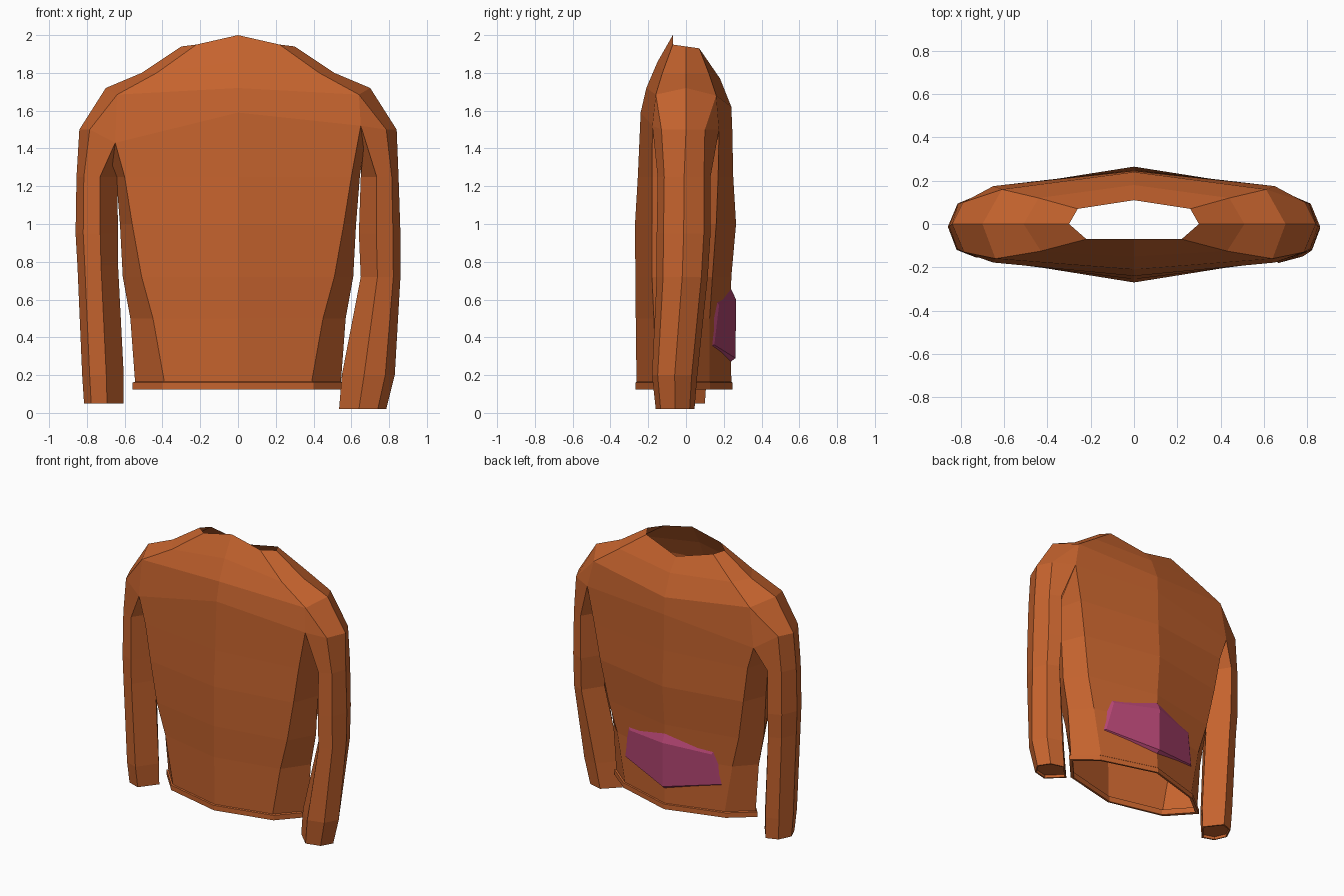
import bpy, bmesh
from mathutils import Vector

if "Cube" in bpy.data.objects:
    bpy.data.objects.remove(bpy.data.objects["Cube"])


def material(name, rgb):
    m = bpy.data.materials.new(name)
    m.diffuse_color = (*rgb, 1)
    m.use_nodes = True
    m.node_tree.nodes["Principled BSDF"].inputs["Base Color"].default_value = m.diffuse_color
    return m


KNIT = material("orange_knit", (0.56, 0.125, 0.027))
POUCH = material("purple_pocket", (0.45, 0.06, 0.17))


def make(name, faces, mat):
    """Weld a list of corner-coordinate faces into one flat-shaded object."""
    bm = bmesh.new()
    for f in faces:
        bm.faces.new([bm.verts.new(p) for p in f])
    bmesh.ops.remove_doubles(bm, verts=bm.verts, dist=0.0005)
    bmesh.ops.recalc_face_normals(bm, faces=bm.faces)
    me = bpy.data.meshes.new(name)
    bm.to_mesh(me)
    bm.free()
    me.materials.append(mat)
    ob = bpy.data.objects.new(name, me)
    bpy.context.collection.objects.link(ob)
    return ob


def band(a, b, closed=False):
    """Quads between two rows of points."""
    n = len(a)
    return [(a[i], a[(i + 1) % n], b[(i + 1) % n], b[i])
            for i in range(n if closed else n - 1)]


def loft(rows, closed=False):
    return [f for a, b in zip(rows, rows[1:]) for f in band(a, b, closed)]


def flip(points, s):
    return [(s * x, y, z) for x, y, z in points]


# Half rings from front centre around the side to back centre
NECK = [(0, -.07, 2.0), (.22, -.07, 1.95), (.30, 0, 1.94), (.26, .07, 1.93), (0, .11, 1.86)]
COLLAR = [(0, -.15, 1.86), (.43, -.125, 1.80), (.51, 0, 1.80), (.44, .12, 1.80), (0, .18, 1.77)]
SHOULDER = [(0, -.21, 1.72), (.64, -.16, 1.685), (.70, 0, 1.72), (.61, .16, 1.68), (0, .24, 1.62)]

# Torso: z, front centre y, crease x, crease front y, side x, crease back y, back centre y
TORSO = [
    (1.25, -.255, .60, -.18, .645, .17, .25),
    (1.00, -.27, .56, -.18, .625, .16, .265),
    (.72, -.268, .51, -.18, .61, .14, .24),
    (.50, -.266, .45, -.17, .57, .125, .235),
    (.165, -.262, .39, -.17, .545, .125, .24),
]


def torso_ring(z, fy, cx, cfy, sx, cby, by):
    return [(0, fy, z), (cx, cfy, z), (sx, 0, z), (cx, cby, z), (0, by, z)]


# Sleeves: z, inner x, outer x, front y, back y
SLEEVES = {
    1: [(1.25, .65, .85, -.15, .13), (.95, .64, .86, -.155, .13), (.72, .65, .86, -.155, .115),
        (.20, .55, .83, -.18, .06), (.02, .535, .785, -.16, .045)],
    -1: [(1.25, .64, .855, -.15, .13), (.95, .635, .86, -.155, .13), (.78, .635, .85, -.155, .12),
         (.20, .605, .825, -.15, .11), (.05, .605, .815, -.13, .10)],
}


def sleeve_ring(z, xi, xo, yf, yb):
    w, m = xo - xi, (yf + yb) / 2
    return [(xi + .42 * w, yf, z), (xi + .82 * w, yf * .75 + m * .25, z), (xo, m, z),
            (xi + .8 * w, yb * .75 + m * .25, z), (xi + .42 * w, yb, z), (xi, m, z)]


body = []
for s in (1, -1):
    az = 1.52 if s > 0 else 1.43
    arm_f, arm_b, under = (.65, -.178, az), (.65, .175, az - .02), (.665, 0, az - .12)
    out_f, out, out_b = (.785, -.13, 1.5), (.84, 0, 1.5), (.79, .10, 1.5)
    front, back = (0, -.24, 1.59), (0, .245, 1.5)

    # Yoke from neck to shoulder, then split around the armhole
    half = loft([NECK, COLLAR, SHOULDER])
    S = SHOULDER
    half += [(S[0], S[1], arm_f, front), (S[1], out_f, arm_f), (S[1], S[2], out, out_f),
             (S[2], S[3], out_b, out), (S[3], arm_b, out_b), (S[3], S[4], back, arm_b)]

    # Torso below the armpit
    half += loft([[front, arm_f, under, arm_b, back]] + [torso_ring(*r) for r in TORSO])
    body += [flip(f, s) for f in half]

    # Sleeve with a slightly recessed cuff end
    rings = [[arm_f, out_f, out, out_b, arm_b, under]] + [sleeve_ring(*r) for r in SLEEVES[s]]
    c = sum((Vector(p) for p in rings[-1]), Vector()) / 6
    rim = [tuple(c + (Vector(p) - c) * .9) for p in rings[-1]]
    recess = [(x, y, z + .02) for x, y, z in rim]
    faces = loft(rings + [rim, recess], True) + [recess]
    make("right_sleeve" if s > 0 else "left_sleeve", [flip(f, s) for f in faces], KNIT)

make("sweater_body", body, KNIT)

# Hem band, open underneath
low = torso_ring(*TORSO[-1])
grow = lambda k, z: [(x * k, y * k, z) for x, y, _ in low]
hem_rows = [grow(1, .165), grow(1.025, .16), grow(1.025, .125), grow(.97, .125), grow(.97, .165)]
make("hem_band", [flip(f, s) for s in (1, -1) for f in loft(hem_rows)], KNIT)

# Raised pouch pocket: outer edge on the torso, inset front panel
edge = [(0, .232, .67), (.36, .135, .64), (.41, .11, .35), (0, .236, .27)]
panel = [(0, .265, .60), (.32, .175, .57), (.365, .15, .36), (0, .262, .29)]
make("pouch_pocket", [flip(f, s) for s in (1, -1) for f in band(edge, panel) + [panel]], POUCH)
